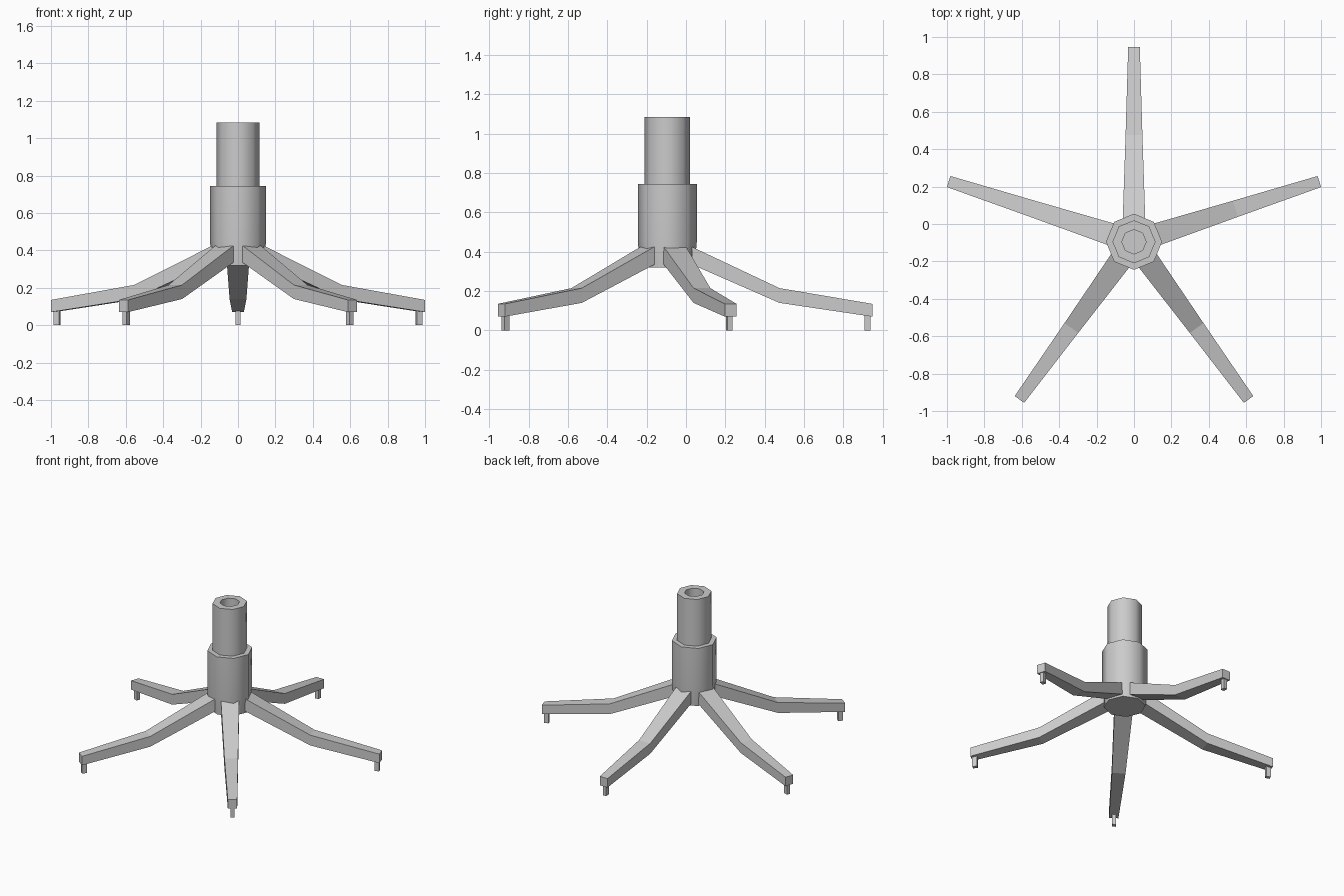
import bpy, bmesh, math
from mathutils import Matrix, Vector

cube = bpy.data.objects.get("Cube")
if cube:
    bpy.data.objects.remove(cube, do_unlink=True)

CENTRE_Y = -0.095

grey = bpy.data.materials.new("plain_grey")
grey.use_nodes = True
grey.diffuse_color = (0.6, 0.6, 0.6, 1)
grey.node_tree.nodes["Principled BSDF"].inputs["Base Color"].default_value = (0.6, 0.6, 0.6, 1)


def make_object(name, bm, turn=0.0):
    """Place a mesh on the column axis, turned about it."""
    bmesh.ops.transform(bm, verts=bm.verts,
                        matrix=Matrix.Translation((0, CENTRE_Y, 0)) @ Matrix.Rotation(turn, 4, 'Z'))
    mesh = bpy.data.meshes.new(name)
    bm.to_mesh(mesh)
    bm.free()
    mesh.materials.append(grey)
    obj = bpy.data.objects.new(name, mesh)
    bpy.context.collection.objects.link(obj)
    return obj


def lathe(name, profile, sides=8):
    """Spin a (radius, height) profile, listed from outside bottom upward."""
    bm = bmesh.new()
    verts = [bm.verts.new((r, 0, z)) for r, z in profile]
    edges = [bm.edges.new(pair) for pair in zip(verts, verts[1:])]
    bmesh.ops.spin(bm, geom=verts + edges, axis=(0, 0, 1), cent=(0, 0, 0),
                   angle=math.tau, steps=sides, use_duplicate=False)
    bmesh.ops.remove_doubles(bm, verts=bm.verts, dist=0.0005)
    # Point every face the way its profile segment faces
    for face in bm.faces:
        face.normal_update()
    obj_faces = list(bm.faces)
    sample = max(obj_faces, key=lambda f: Vector(f.calc_center_median().xy).length)
    if sample.normal.xy.dot(sample.calc_center_median().xy) < 0:
        bmesh.ops.reverse_faces(bm, faces=obj_faces)
    obj = make_object(name, bm)
    bpy.ops.object.select_all(action='DESELECT')
    obj.select_set(True)
    bpy.context.view_layer.objects.active = obj
    bpy.ops.object.shade_smooth_by_angle(angle=math.radians(50))
    return obj


# Central column: wide collar and hollow tube
lathe("collar", [(0, 0.32), (0.138, 0.32), (0.15, 0.45), (0.15, 0.745), (0.09, 0.745)])
lathe("tube", [(0.115, 0.74), (0.115, 1.085), (0.065, 1.085), (0.065, 0.4), (0, 0.4)])

# Leg stations: distance, half width, bottom, top
STATIONS = [(0.125, 0.06, 0.335, 0.425), (0.57, 0.045, 0.14, 0.215), (1.042, 0.031, 0.07, 0.135)]


def leg(name, turn):
    bm = bmesh.new()
    rings = [[bm.verts.new((d, s * w, z)) for s, z in ((-1, lo), (1, lo), (1, hi), (-1, hi))]
             for d, w, lo, hi in STATIONS]
    for a, b in zip(rings, rings[1:]):
        for i in range(4):
            j = (i + 1) % 4
            bm.faces.new((a[i], a[j], b[j], b[i]))
    bm.faces.new(rings[0])
    bm.faces.new(rings[-1])
    bmesh.ops.recalc_face_normals(bm, faces=bm.faces)
    make_object(name, bm, turn)


def foot(name, turn):
    bm = bmesh.new()
    bmesh.ops.create_cube(bm, size=1, matrix=Matrix.Translation((1.018, 0, 0.038))
                          @ Matrix.Diagonal((0.032, 0.026, 0.076, 1)))
    make_object(name, bm, turn)


# Five legs spread evenly, one pointing straight back
for i, side in enumerate(["back", "right_rear", "right_front", "left_front", "left_rear"]):
    turn = math.pi / 2 + i * math.tau / 5
    leg(side + "_leg", turn)
    foot(side + "_foot", turn)
